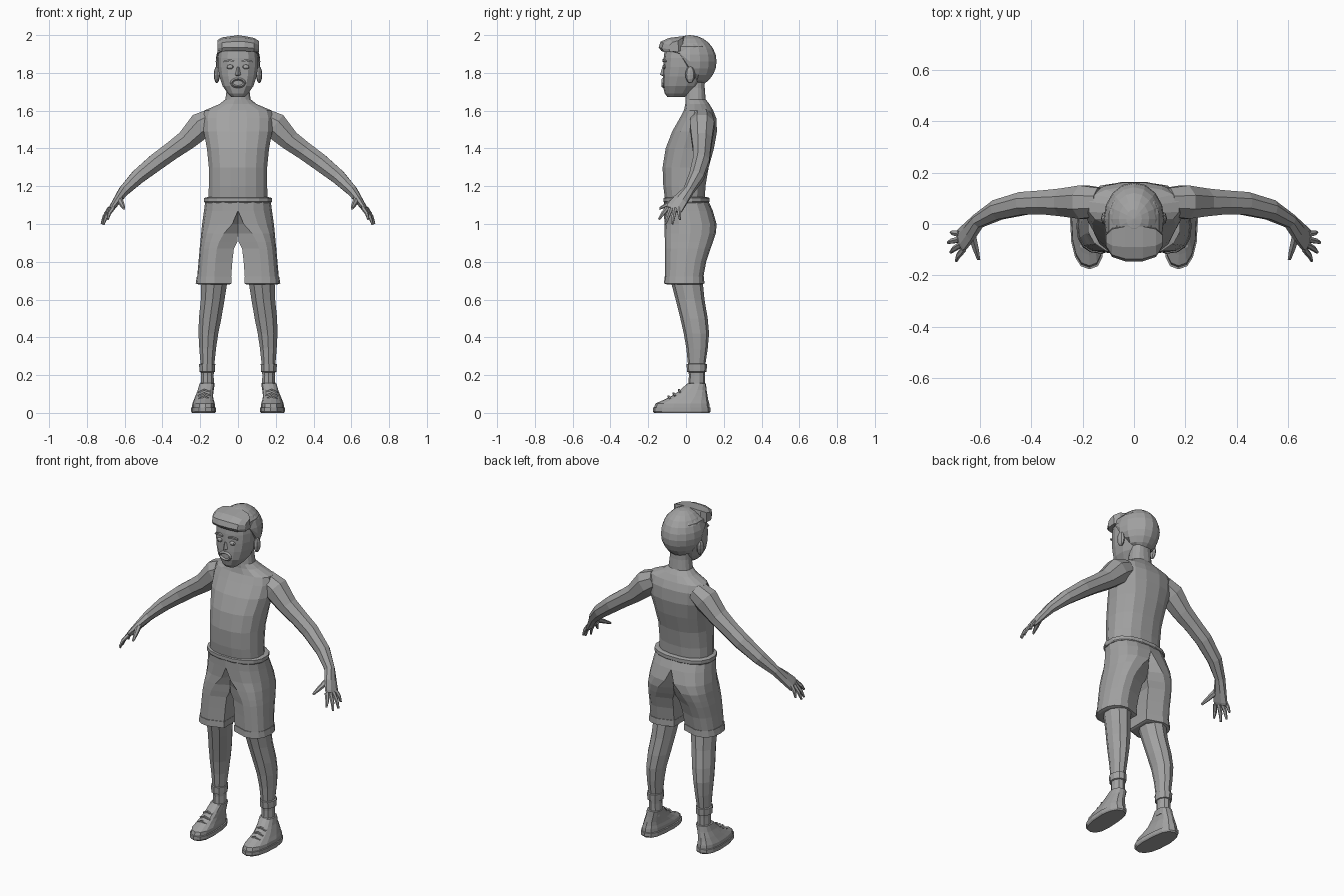
import bpy, bmesh, math
from mathutils import Vector

grey = bpy.data.materials.new("plain grey")
grey.diffuse_color = (0.36, 0.36, 0.36, 1)


def finish(name, bm, mirror=False):
    bmesh.ops.recalc_face_normals(bm, faces=bm.faces)
    me = bpy.data.meshes.new(name)
    bm.to_mesh(me)
    bm.free()
    ob = bpy.data.objects.new(name, me)
    bpy.context.collection.objects.link(ob)
    me.materials.append(grey)
    if mirror:
        ob.modifiers.new("mirror", 'MIRROR')
    return ob


def loft(name, rings, mirror=False):
    """Skin a list of equal-length point rings and cap both ends."""
    bm = bmesh.new()
    vs = [[bm.verts.new(p) for p in r] for r in rings]
    n = len(vs[0])
    for a, b in zip(vs, vs[1:]):
        for i in range(n):
            j = (i + 1) % n
            bm.faces.new((a[i], a[j], b[j], b[i]))
    bm.faces.new(vs[0])
    bm.faces.new(vs[-1])
    return finish(name, bm, mirror)


def oval(z, x0, x1, y0, y1, n=12, power=1.0):
    """Horizontal oval ring; power below 1 makes it squarer."""
    def f(v):
        return math.copysign(abs(v) ** power, v)
    pts = []
    for i in range(n):
        a = 2 * math.pi * (i + 0.5) / n
        pts.append(((x0 + x1) / 2 + (x1 - x0) / 2 * f(math.cos(a)),
                    (y0 + y1) / 2 + (y1 - y0) / 2 * f(math.sin(a)), z))
    return pts


def tube(name, path, n=8, mirror=True):
    """Path of (x, y, z, half width along y, half thickness)."""
    pts = [Vector(p[:3]) for p in path]
    rings = []
    for i, p in enumerate(path):
        t = (pts[min(i + 1, len(pts) - 1)] - pts[max(i - 1, 0)]).normalized()
        side = Vector((0, 1, 0))
        side = (side - t * side.dot(t)).normalized()
        up = t.cross(side)
        rings.append([pts[i] + side * p[3] * math.cos(2 * math.pi * (k + .5) / n)
                      + up * p[4] * math.sin(2 * math.pi * (k + .5) / n) for k in range(n)])
    return loft(name, rings, mirror)


def ball(name, loc, size, mirror=False, seg=8, rings=6):
    bm = bmesh.new()
    bmesh.ops.create_uvsphere(bm, u_segments=seg, v_segments=rings, radius=1)
    for v in bm.verts:
        v.co = Vector([c * s + l for c, s, l in zip(v.co, size, loc)])
    return finish(name, bm, mirror)


# torso and neck
torso = [(1.11, .16, -.11, .10), (1.2, .157, -.122, .105), (1.3, .157, -.126, .122),
         (1.4, .167, -.11, .15), (1.49, .185, -.075, .166), (1.56, .188, -.035, .162),
         (1.602, .178, -.012, .145), (1.635, .10, -.005, .125), (1.66, .068, -.004, .105),
         (1.72, .06, .0, .10), (1.8, .06, .0, .10)]
loft("torso", [oval(z, -r, r, a, b, 16, .85) for z, r, a, b in torso])

# arms and palms
tube("arm", [(.13, .085, 1.56, .06, .06), (.195, .085, 1.522, .07, .076),
             (.275, .084, 1.442, .058, .058), (.35, .084, 1.388, .05, .052),
             (.43, .08, 1.33, .048, .05), (.53, .055, 1.25, .042, .042),
             (.605, .012, 1.175, .03, .03), (.64, -.03, 1.125, .042, .022),
             (.668, -.06, 1.085, .048, .016), (.675, -.067, 1.075, .044, .012)])

# fingers: base and tip
fingers = [((.662, -.098, 1.085), (.69, -.143, 1.025)), ((.672, -.08, 1.082), (.712, -.11, .998)),
           ((.678, -.06, 1.082), (.722, -.072, 1.0)), ((.678, -.038, 1.085), (.71, -.032, 1.022)),
           ((.628, -.05, 1.13), (.603, -.14, 1.082))]
for b, t in fingers:
    b, t = Vector(b), Vector(t)
    if t.x < .65:
        # thumb path runs along y, so it is built from plain rings
        loft("thumb", [[(p.x + r * math.cos(a), p.y, p.z + r * math.sin(a))
                        for a in (math.radians(30 + 60 * k) for k in range(6))]
                       for p, r in ((b, .018), (b.lerp(t, .6), .013), (t, .007))], True)
    else:
        m = b.lerp(t, .55) + Vector((.005, 0, .003))
        tube("finger", [(*b, .013, .012), (*m, .011, .01), (*t, .006, .006)], 6)


# shorts: each half is a D shape that turns into a trouser leg
def half_ring(z, cx, inner, outer, y0, y1):
    cy, ry = (y0 + y1) / 2, (y1 - y0) / 2
    pts = []
    for k in range(9):
        a = math.radians(-90 + 22.5 * k)
        pts.append((cx + (outer - cx) * math.cos(a) ** .8 if 0 < k < 8 else cx,
                    cy + ry * math.copysign(abs(math.sin(a)) ** .85, a), z))
    return pts + [(inner, cy + ry * f, z) for f in (.72, 0, -.72)]


shorts = [(1.13, 0, 0, .172, -.118, .115), (1.07, 0, 0, .18, -.117, .142),
          (1.0, .03, 0, .19, -.114, .162), (.95, .075, 0, .195, -.113, .158),
          (.905, .10, .004, .199, -.112, .143), (.87, .112, .022, .203, -.111, .13),
          (.8, .12, .03, .209, -.11, .107), (.72, .125, .036, .216, -.11, .092)]
loft("shorts", [half_ring(*r) for r in shorts], True)
loft("hem_cuff", [half_ring(*r) for r in
                  [(.722, .125, .034, .218, -.114, .096), (.685, .125, .034, .224, -.116, .097),
                   (.68, .125, .045, .21, -.10, .082)]], True)
loft("waistband", [oval(z, -r, r, -.122 + d, .126 - d, 16, .85) for z, r, d in
                   [(1.112, .178, .006), (1.118, .182, 0), (1.138, .182, 0), (1.142, .165, .012)]])

# legs
legs = [(.76, .05, .2, -.085, .085), (.68, .055, .198, -.076, .09), (.6, .068, .2, -.055, .098),
        (.5, .085, .21, -.03, .115), (.42, .102, .212, -.012, .122), (.34, .114, .207, .002, .115),
        (.26, .123, .2, .01, .103), (.2, .127, .198, .015, .1), (.12, .125, .2, .012, .1)]
loft("leg", [oval(*r, 10) for r in legs], True)
loft("sock_band", [oval(z, .163 - r, .163 + r, .057 - 1.2 * r, .057 + 1.2 * r, 10) for z, r in
                   [(.215, .036), (.218, .043), (.235, .044), (.258, .045), (.261, .036)]], True)

# shoes
def foot_ring(z, x0, x1, y0, y1):
    """Oval whose toe half leans inward to the toe tip."""
    return [(x - .012 * max(0, -y / .17), y, z) for x, y, z in oval(z, x0, x1, y0, y1, 14, .8)]


loft("sole", [foot_ring(*r) for r in
              [(0, .125, .245, -.168, .124), (.008, .12, .25, -.176, .13),
               (.028, .12, .25, -.176, .13), (.03, .126, .242, -.166, .124)]], True)
loft("shoe", [foot_ring(*r) for r in
              [(.025, .126, .245, -.17, .125), (.05, .126, .243, -.162, .123),
               (.068, .13, .235, -.12, .118), (.09, .132, .226, -.075, .114),
               (.12, .128, .214, -.032, .109), (.155, .122, .205, .006, .106),
               (.157, .13, .197, .014, .098)]], True)
for y, z, w in ((-.085, .088, .03), (-.058, .104, .032), (-.03, .123, .03)):
    tube("lace", [(.178 - w, y, z - .014, .007, .005), (.178, y - .008, z, .007, .006),
                  (.178 + w, y, z - .014, .007, .005)], 4)

# head
head = [(1.672, .035, -.098, -.01), (1.69, .055, -.112, .03), (1.73, .083, -.122, .07),
        (1.78, .1, -.122, .1), (1.83, .108, -.12, .12), (1.88, .108, -.118, .125),
        (1.94, .1, -.11, .12), (1.97, .07, -.07, .09)]
loft("head", [oval(z, -r, r, a, b, 14, .8) for z, r, a, b in head])

# hair cap: lower edge follows the hairline from brow to nape
bm = bmesh.new()
bmesh.ops.create_uvsphere(bm, u_segments=16, v_segments=12, radius=1)
for v in bm.verts:
    x, y, z = v.co.x * .118, .02 + v.co.y * .142, 1.86 + v.co.z * .14
    line = 1.915 - .18 * min(1, max(0, (y + .04) / .1))
    v.co = (x, y, max(z, line))
finish("hair", bm)

# swept fringe
fringe = []
for x, s, dz in ((-.108, .35, -.008), (-.085, .8, -.003), (-.035, 1, 0), (.035, 1, 0),
                 (.085, .8, -.006), (.11, .35, -.012)):
    fringe.append([(x, -.06 + y * s, 1.945 + z * (.6 + .4 * s) + dz) for y, z in
                   ((.06, -.025), (-.07, -.03), (-.085, -.01), (-.075, .02), (-.03, .04), (.05, .05))])
loft("fringe", fringe)

# ears, eyes, brows, nose and mouth
ball("ear", (.112, .022, 1.79), (.016, .026, .045), True)
ball("eye", (.042, -.113, 1.832), (.02, .012, .012), True)
tube("brow", [(.02, -.117, 1.862, .009, .006), (.045, -.118, 1.868, .009, .007),
              (.075, -.108, 1.86, .007, .005)], 4)
loft("nose", [[(-.01, -.115, 1.83), (.01, -.115, 1.83), (0, -.125, 1.83)],
              [(-.018, -.115, 1.79), (.018, -.115, 1.79), (0, -.138, 1.79)],
              [(-.012, -.115, 1.782), (.012, -.115, 1.782), (0, -.122, 1.782)]])
lips = []
for i in range(12):
    a = 2 * math.pi * i / 12
    lips.append([(math.cos(a) * (.034 + r), -.12 + d, 1.747 + math.sin(a) * (.02 + r))
                 for r, d in ((-.007, 0), (0, -.01), (.008, 0), (0, .01))])
loft("mouth", lips + [lips[0]])
